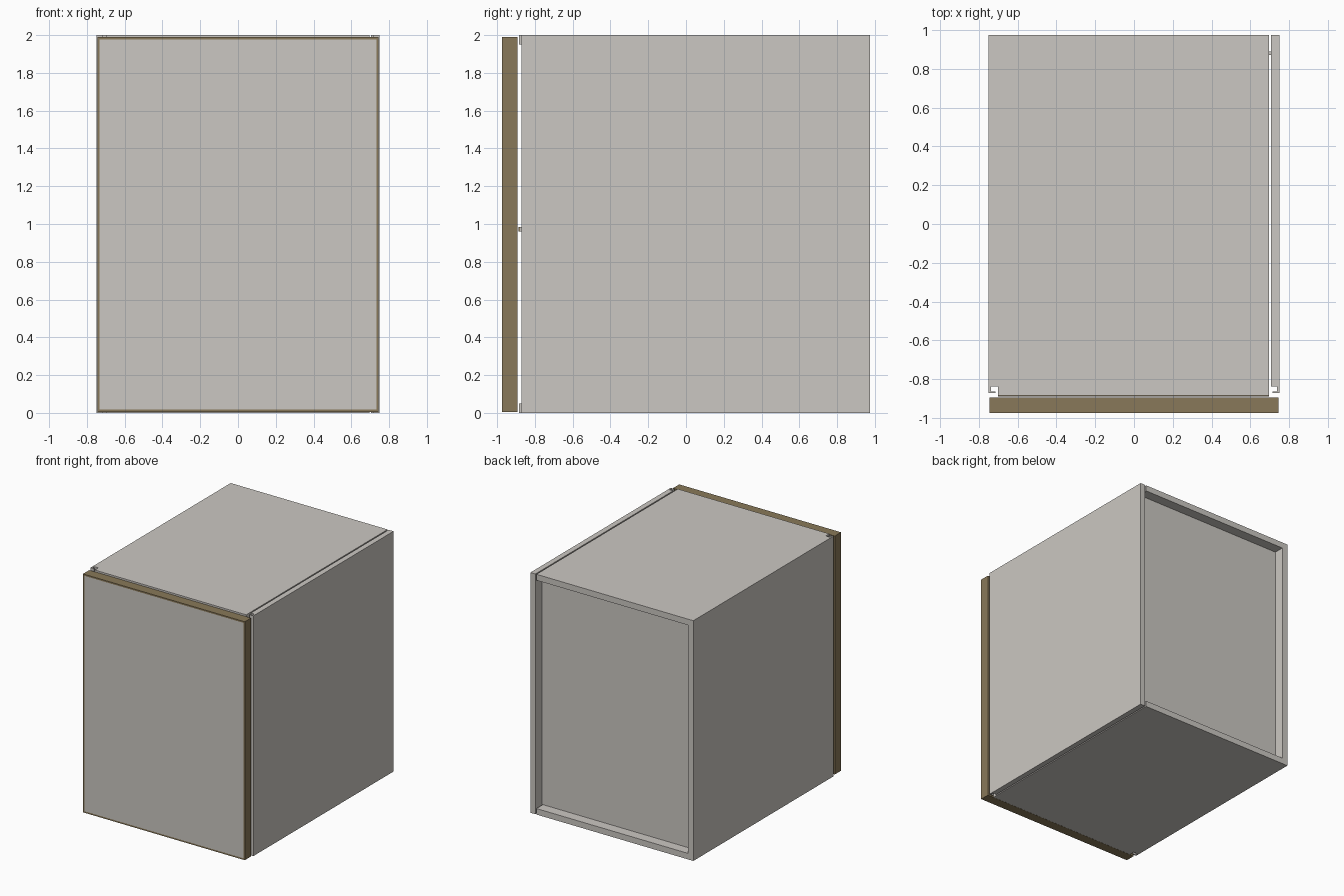
import bpy, bmesh

if "Cube" in bpy.data.objects:
    bpy.data.objects.remove(bpy.data.objects["Cube"])


def material(name, rgb):
    m = bpy.data.materials.new(name)
    m.diffuse_color = (*rgb, 1)
    m.use_nodes = True
    m.node_tree.nodes["Principled BSDF"].inputs["Base Color"].default_value = m.diffuse_color
    return m


GREY = material("warm_grey_laminate", (0.60, 0.575, 0.54))
BROWN = material("brown_edging", (0.25, 0.19, 0.10))


def prism(name, outline, z0, z1, mat):
    """Extrude an XY outline from z0 up to z1."""
    bm = bmesh.new()
    face = bm.faces.new([bm.verts.new((x, y, z0)) for x, y in outline])
    top = bmesh.ops.extrude_face_region(bm, geom=[face])["geom"]
    for v in top:
        if isinstance(v, bmesh.types.BMVert):
            v.co.z = z1
    bmesh.ops.recalc_face_normals(bm, faces=bm.faces)
    me = bpy.data.meshes.new(name)
    bm.to_mesh(me)
    bm.free()
    ob = bpy.data.objects.new(name, me)
    bpy.context.collection.objects.link(ob)
    me.materials.append(mat)
    return ob


def box(name, x0, x1, y0, y1, z0, z1, mat):
    return prism(name, [(x0, y0), (x1, y0), (x1, y1), (x0, y1)], z0, z1, mat)


BACK, T = 0.975, 0.05

# Side panels: hooked lip at the front edge
side = [(0.705, BACK), (0.75, BACK), (0.75, -0.87), (0.715, -0.87),
        (0.715, -0.862), (0.738, -0.862), (0.738, -0.838), (0.705, -0.838)]
prism("right_side_panel", side, 0, 2, GREY)
prism("left_side_panel", [(-x if x > 0.71 else -0.70, y) for x, y in side], 0, 2, GREY)

# Top and bottom boards, notched at the front corners
board = [(-0.70, -0.885), (0.695, -0.885), (0.695, BACK), (-0.70, BACK)]
prism("bottom_board", board, 0, T, GREY)
prism("top_board", board, 2 - T, 2, GREY)

# Recessed back panel
box("back_panel", -0.70, 0.705, 0.87, 0.89, T, 2 - T, GREY)

# Shelf with brown front edge
box("shelf", -0.70, 0.695, -0.88, 0.87, 0.96, 0.985, GREY)
box("shelf_edge", -0.70, 0.695, -0.888, -0.88, 0.96, 0.985, BROWN)

# Door: brown slab with the front face inset and coloured grey
door = box("door", -0.745, 0.745, -0.975, -0.893, 0.005, 1.99, BROWN)
door.data.materials.append(GREY)
bm = bmesh.new()
bm.from_mesh(door.data)
front = min(bm.faces, key=lambda f: f.calc_center_median().y)
bmesh.ops.inset_region(bm, faces=[front], thickness=0.018)
front.material_index = 1
bm.to_mesh(door.data)
bm.free()
